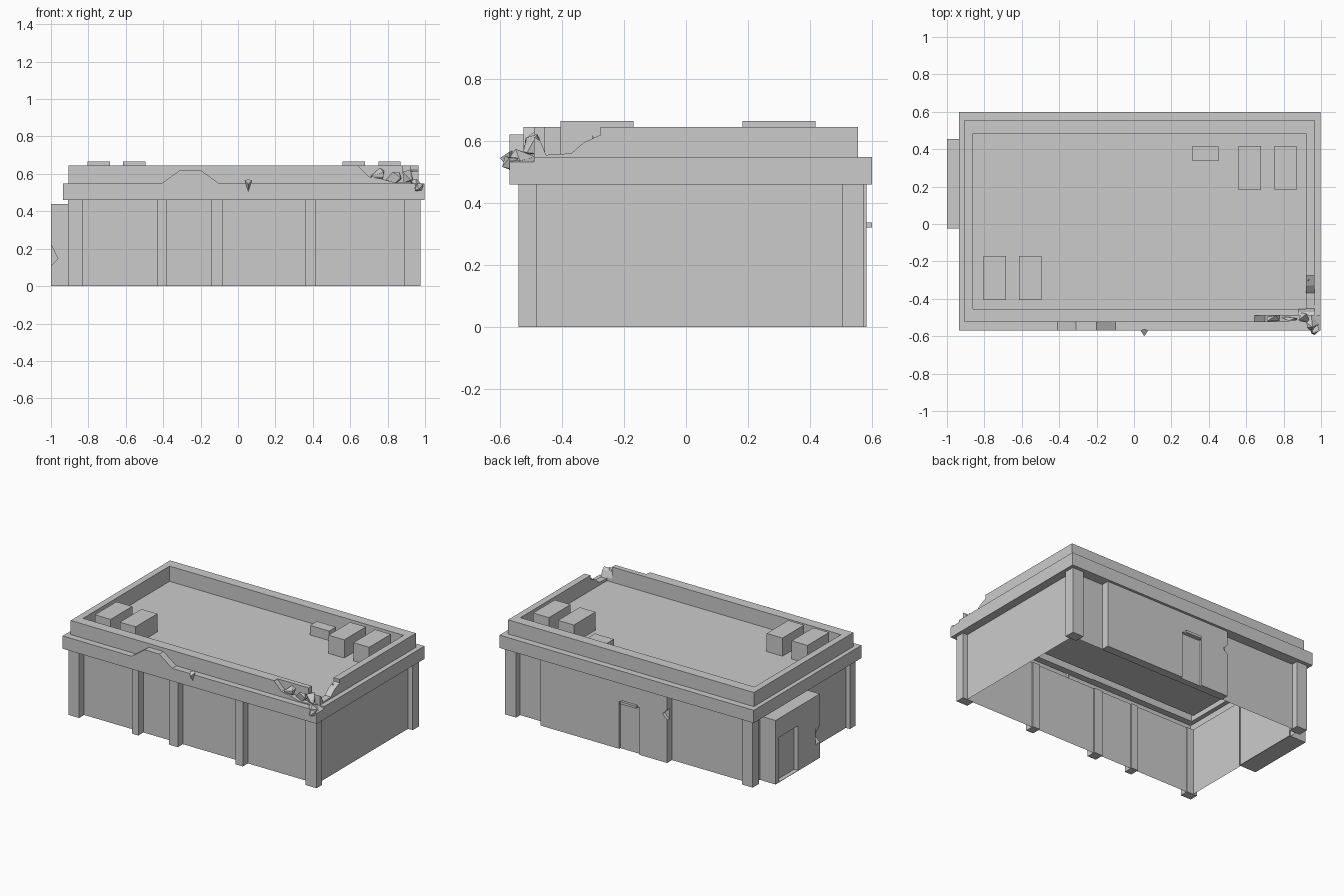
import bpy, bmesh, random
from mathutils import Vector

if "Cube" in bpy.data.objects:
    bpy.data.objects.remove(bpy.data.objects["Cube"])

random.seed(4)


def make(name, verts, faces):
    me = bpy.data.meshes.new(name)
    me.from_pydata(verts, [], faces)
    bm = bmesh.new()
    bm.from_mesh(me)
    bmesh.ops.recalc_face_normals(bm, faces=bm.faces)
    bm.to_mesh(me)
    bm.free()
    ob = bpy.data.objects.new(name, me)
    bpy.context.collection.objects.link(ob)
    return ob


def prism(name, pts, axis, a, b):
    """Extrude a 2D profile along one axis between a and b."""
    n = len(pts)
    verts = []
    for t in (a, b):
        for p in pts:
            v = list(p)
            v.insert(axis, t)
            verts.append(v)
    faces = [tuple(range(n)), tuple(range(n, 2 * n))]
    faces += [(i, (i + 1) % n, n + (i + 1) % n, n + i) for i in range(n)]
    return make(name, verts, faces)


def box(name, x0, x1, y0, y1, z0, z1):
    return prism(name, [(x0, y0), (x1, y0), (x1, y1), (x0, y1)], 2, z0, z1)


def cut(ob, cutter):
    m = ob.modifiers.new("cut", 'BOOLEAN')
    m.operation = 'DIFFERENCE'
    m.solver = 'EXACT'
    m.object = cutter
    cutter.hide_render = True
    bpy.context.view_layer.objects.active = ob
    bpy.ops.object.modifier_apply(modifier=m.name)
    bpy.data.objects.remove(cutter)


def remove_faces(ob, test):
    bm = bmesh.new()
    bm.from_mesh(ob.data)
    bmesh.ops.delete(bm, geom=[f for f in bm.faces if all(test(v.co) for v in f.verts)],
                     context='FACES')
    bm.to_mesh(ob.data)
    bm.free()


def shard(name, c, size, stretch=(1, 1, 1)):
    """Small angular chunk of broken masonry."""
    bm = bmesh.new()
    for _ in range(10):
        d = Vector([random.uniform(-1, 1) for _ in range(3)]).normalized() * size
        bm.verts.new(Vector(c) + Vector([d[i] * stretch[i] for i in range(3)]))
    bmesh.ops.convex_hull(bm, input=bm.verts)
    bmesh.ops.delete(bm, geom=[v for v in bm.verts if not v.link_faces], context='VERTS')
    me = bpy.data.meshes.new(name)
    bm.to_mesh(me)
    bm.free()
    bpy.context.collection.objects.link(bpy.data.objects.new(name, me))


# Thin outer walls, open at the bottom
wx0, wx1, wy0, wy1 = -0.88, 0.94, -0.485, 0.53
corners = [(wx0, wy0), (wx1, wy0), (wx1, wy1), (wx0, wy1)]
make("walls", [(x, y, z) for z in (0, 0.46) for x, y in corners],
     [(i, (i + 1) % 4, 4 + (i + 1) % 4, 4 + i) for i in range(4)])

# Corner posts and front pilasters
for x0, x1 in ((-0.91, -0.83), (0.89, 0.975)):
    box("front_corner_post", x0, x1, -0.54, -0.48, 0, 0.46)
    box("back_corner_post", x0, x1, 0.505, 0.575, 0, 0.46)
for x0, x1 in ((-0.43, -0.38), (-0.145, -0.08), (0.36, 0.415)):
    box("front_pilaster", x0, x1, -0.54, -0.475, 0, 0.46)

# Cornice and parapet swept around the roof: (x0, x1, y0, y1, z) per profile point
profile = [(-0.86, 0.92, -0.455, 0.485, 0.46), (wx0, wx1, wy0, wy1, 0.46),
           (-0.935, 0.998, -0.57, 0.60, 0.46), (-0.935, 0.998, -0.57, 0.60, 0.548),
           (-0.905, 0.965, -0.525, 0.555, 0.548), (-0.905, 0.965, -0.525, 0.555, 0.645),
           (-0.86, 0.92, -0.455, 0.485, 0.645), (-0.86, 0.92, -0.455, 0.485, 0.54)]
verts, faces = [], []
for x0, x1, y0, y1, z in profile:
    verts += [(x0, y0, z), (x1, y0, z), (x1, y1, z), (x0, y1, z)]
n = len(profile)
for k in range(n):
    for i in range(4):
        a, b, j = 4 * k, 4 * ((k + 1) % n), (i + 1) % 4
        faces.append((a + i, a + j, b + j, b + i))
parapet = make("cornice_and_parapet", verts, faces)

# Broken front right corner: outer face chipped, side parapet notched
cut(parapet, prism("front_break", [(0.63, 0.7), (0.645, 0.64), (0.70, 0.585), (0.76, 0.575),
                                   (0.84, 0.553), (0.92, 0.558), (1.05, 0.515), (1.1, 0.7)],
                   1, -0.65, -0.49))
cut(parapet, prism("side_break", [(-0.28, 0.7), (-0.275, 0.62), (-0.33, 0.595), (-0.37, 0.56),
                                  (-0.452, 0.555), (-0.47, 0.60), (-0.50, 0.62), (-0.50, 0.7)],
                   0, 0.88, 1.05))
# Hollow underneath, as seen from inside the building
remove_faces(parapet, lambda c: c.z < 0.5405 and wx0 - 0.001 < c.x < wx1 + 0.001
             and wy0 - 0.001 < c.y < wy1 + 0.001)

for c, s, st in [((0.745, -0.50, 0.60), 0.05, (1, 0.5, 0.8)),
                 ((0.83, -0.505, 0.585), 0.045, (1, 0.4, 0.8)),
                 ((0.91, -0.50, 0.59), 0.045, (0.9, 0.7, 1)),
                 ((0.955, -0.53, 0.55), 0.045, (0.9, 1, 0.6)),
                 ((0.965, -0.565, 0.53), 0.035, (1, 1, 0.7)),
                 ((0.94, -0.32, 0.585), 0.045, (0.5, 1, 0.9))]:
    shard("broken_masonry", c, s, st)

# Flat roof and its rooftop units
make("roof", [(-0.86, -0.455, 0.54), (0.92, -0.455, 0.54), (0.92, 0.485, 0.54),
              (-0.86, 0.485, 0.54)], [(0, 1, 2, 3)])
for x, y in ((-0.805, -0.405), (-0.615, -0.405), (0.56, 0.183), (0.75, 0.183)):
    box("rooftop_unit", x, x + 0.12, y, y + 0.235, 0.54, 0.665)
box("small_rooftop_unit", 0.31, 0.455, 0.34, 0.415, 0.54, 0.605)

# Raised pediment on the front cornice
prism("front_pediment", [(-0.41, 0.548), (-0.10, 0.548), (-0.20, 0.62), (-0.31, 0.62)],
      1, -0.57, -0.52)

# Small spiky chip on the cornice face
make("cornice_chip", [(0.035, -0.57, 0.565), (0.055, -0.60, 0.545), (0.075, -0.57, 0.565),
                      (0.055, -0.565, 0.50), (0.055, -0.56, 0.57)],
     [(0, 1, 3), (1, 2, 3), (2, 4, 3), (4, 0, 3), (0, 4, 1), (4, 2, 1)])

# Projecting back wall panel with recessed door and canopy
panel = box("back_panel", -0.265, 0.70, 0.525, 0.583, 0, 0.46)
cut(panel, box("door_cut", -0.055, 0.10, 0.57, 0.7, -0.1, 0.325))
cut(panel, prism("chip_cut", [(-0.30, 0.40), (-0.23, 0.33), (-0.30, 0.26)], 1, 0.56, 0.7))
box("door_canopy", -0.04, 0.08, 0.565, 0.60, 0.32, 0.337)
remove_faces(panel, lambda c: c.y < 0.526)

# Side annex with doorway and a chipped edge
annex = box("side_annex", -1.0, -0.87, -0.025, 0.455, 0, 0.44)
cut(annex, box("doorway_cut", -1.1, -0.97, 0.21, 0.42, 0.003, 0.31))
cut(annex, prism("edge_chip", [(-1.05, 0.33), (-0.963, 0.145), (-1.05, 0.06)], 1, -0.1, 0.02))
remove_faces(annex, lambda c: c.x > -0.871)
